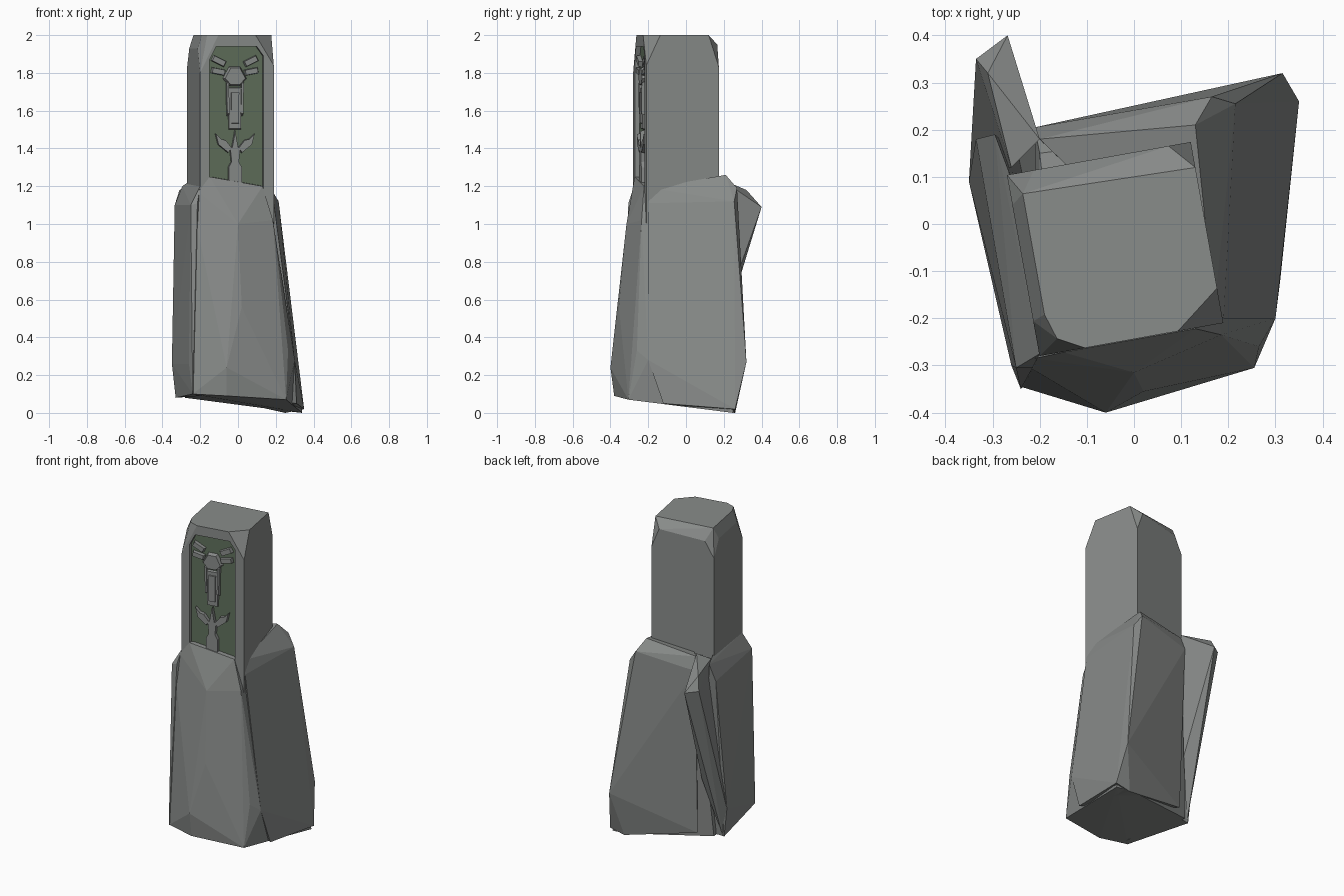
import bpy, bmesh, math
from mathutils import Matrix, Vector

if "Cube" in bpy.data.objects:
    bpy.data.objects.remove(bpy.data.objects["Cube"])


def material(name, rgb):
    m = bpy.data.materials.new(name)
    m.diffuse_color = (*rgb, 1)
    m.use_nodes = True
    m.node_tree.nodes["Principled BSDF"].inputs["Base Color"].default_value = m.diffuse_color
    return m


STONE = material("grey stone", (0.25, 0.262, 0.255))
MOSS = material("moss green", (0.115, 0.16, 0.105))

# Pillar is turned slightly about z relative to the base
PILLAR = Matrix.Translation((-0.04, -0.053, 0)) @ Matrix.Rotation(math.radians(10.2), 4, 'Z')
FRONT = -0.195      # local y of the pillar front
FLOOR = FRONT + 0.03


def finish(bm, name, mat, matrix=Matrix.Identity(4)):
    bm.transform(matrix)
    bmesh.ops.recalc_face_normals(bm, faces=bm.faces)
    me = bpy.data.meshes.new(name)
    bm.to_mesh(me)
    bm.free()
    me.materials.append(mat)
    ob = bpy.data.objects.new(name, me)
    bpy.context.collection.objects.link(ob)
    return ob


def hull(name, pts, matrix=Matrix.Identity(4)):
    """Faceted stone block as the hull of a few corner points."""
    bm = bmesh.new()
    vs = [bm.verts.new(p) for p in pts]
    bmesh.ops.convex_hull(bm, input=vs)
    loose = [v for v in bm.verts if not v.link_faces]
    bmesh.ops.delete(bm, geom=loose, context='VERTS')
    bmesh.ops.dissolve_limit(bm, angle_limit=0.03, verts=bm.verts, edges=bm.edges)
    return finish(bm, name, STONE, matrix)


def plate(name, outline, y0, y1, mat=STONE, taper=1.0):
    """Extrude an (x, z) outline from y0 (back) to y1 (front) on the pillar front."""
    bm = bmesh.new()
    pts = [((x + 0.005) / 0.984, z) for x, z in outline]
    n = len(pts)
    cx, cz = sum(p[0] for p in pts) / n, sum(p[1] for p in pts) / n
    a = [bm.verts.new((x, y0, z)) for x, z in pts]
    b = [bm.verts.new((cx + (x - cx) * taper, y1, cz + (z - cz) * taper)) for x, z in pts]
    bm.faces.new(a)
    bm.faces.new(b)
    for i in range(n):
        j = (i + 1) % n
        bm.faces.new((a[i], a[j], b[j], b[i]))
    return finish(bm, name, mat, PILLAR)


# Pillar with chamfered top
w, d = 0.198, 0.195
pillar = hull("pillar",
              [(x, y, 1.0) for x in (-w, w) for y in (-d, d)] +
              [(-w, -d, 1.80), (w, -d, 1.84), (w, d, 1.83), (-w, d, 1.83),
               (-w, -0.12, 1.93), (-w, 0.13, 1.93), (-0.14, d, 1.93), (0.15, d, 1.95),
               (-0.1, -d, 2), (0.1, -d, 2), (w, -0.12, 2), (w, 0.14, 2),
               (-0.172, 0.15, 2), (-0.172, -0.11, 2), (-0.155, -0.165, 2)], PILLAR)

# Recessed niche in the pillar front
niche = [(-0.15, 1.17), (-0.15, 1.87), (-0.115, 1.94), (0.1, 1.94), (0.135, 1.89), (0.135, 1.17)]
cutter = plate("niche_cutter", niche, FLOOR, FRONT - 0.05)
cutter.hide_render = True
mod = pillar.modifiers.new("niche", 'BOOLEAN')
mod.operation, mod.solver, mod.object = 'DIFFERENCE', 'EXACT', cutter
bpy.context.view_layer.objects.active = pillar
bpy.ops.object.modifier_apply(modifier=mod.name)
bpy.data.objects.remove(cutter)
plate("niche_panel", niche, FLOOR + 0.003, FLOOR - 0.004, MOSS)

# Carved relief: upper wings, crest, shaft and cup on a stem
top = FRONT + 0.004
AX = -0.013


def bar(name, p, q, thick):
    p, q = Vector(p), Vector(q)
    s = (q - p).normalized().orthogonal() * thick / 2
    plate(name, [p + s, q + s, q - s, p - s], FLOOR, top, taper=0.85)


for s, side in ((-1, "left"), (1, "right")):
    bar("upper_wing_" + side, (AX + s * 0.05, 1.845), (AX + s * 0.12, 1.88), 0.034)
    bar("lower_wing_" + side, (AX + s * 0.05, 1.80), (AX + s * 0.125, 1.815), 0.032)
    bar("shaft_rail_" + side, (AX + s * 0.04, 1.76), (AX + s * 0.036, 1.57), 0.014)
    plate("cup_horn_" + side,
          [(AX + s * a, b) for a, b in ((0.105, 1.48), (0.09, 1.42), (0.035, 1.375),
                                        (0.015, 1.40), (0.05, 1.445), (0.075, 1.45))],
          FLOOR, top, taper=0.93)
plate("crest", [(AX - 0.03, 1.835), (AX + 0.03, 1.835), (AX + 0.065, 1.77), (AX + 0.03, 1.73),
                (AX - 0.03, 1.73), (AX - 0.065, 1.77)], FLOOR, top, taper=0.82)
plate("shaft", [(AX - 0.037, 1.725), (AX + 0.037, 1.725), (AX + 0.033, 1.50), (AX - 0.033, 1.50)],
      FLOOR, top + 0.008, taper=0.95)
plate("shaft_ridge", [(AX - 0.022, 1.70), (AX + 0.022, 1.70), (AX + 0.02, 1.53), (AX - 0.02, 1.53)],
      FLOOR, top, taper=0.95)
plate("cup_point", [(AX, 1.50), (AX + 0.018, 1.40), (AX - 0.018, 1.40)], FLOOR, top, taper=0.85)
plate("stem", [(AX - 0.028, 1.41), (AX + 0.028, 1.41), (AX + 0.02, 1.33), (AX + 0.036, 1.30),
               (AX + 0.036, 1.18), (AX - 0.036, 1.18), (AX - 0.036, 1.30), (AX - 0.02, 1.33)],
      FLOOR, top, taper=0.96)

# Main rock at the foot of the pillar
hull("main_rock", [
    (-0.15, -0.272, 1.25), (0.13, -0.222, 1.20), (-0.21, -0.285, 1.17), (0.0, -0.315, 1.0),
    (0.185, -0.235, 1.02), (-0.22, -0.305, 1.0), (0.02, -0.355, 0.56), (-0.06, -0.40, 0.24),
    (0.265, -0.26, 0.33), (0.30, -0.20, 0.28), (0.255, -0.305, 0.07), (-0.06, -0.38, 0.09),
    (-0.24, -0.345, 0.10), (-0.28, 0.12, 0.08), (0.25, 0.26, 0.01), (0.34, 0.25, 0.0),
    (0.12, 0.19, 1.22), (-0.20, 0.15, 1.20), (-0.21, 0.20, 1.13)])

# Slab leaning on the right side and back
hull("right_slab", [
    (0.17, -0.18, 1.19), (0.19, -0.20, 1.11), (0.13, 0.21, 1.26), (0.165, 0.27, 1.19),
    (0.215, 0.255, 1.12), (0.30, -0.20, 0.28), (0.315, 0.32, 0.27), (0.35, 0.26, 0.02),
    (0.31, -0.12, 0.05), (0.25, 0.26, 0.0), (-0.20, 0.18, 1.22), (-0.21, 0.205, 1.14),
    (-0.2, 0.17, 0.1)])

# Slab on the left side
hull("left_slab", [
    (-0.25, -0.305, 1.10), (-0.215, -0.305, 1.11), (-0.20, -0.275, 1.20), (-0.265, 0.11, 1.22),
    (-0.295, 0.19, 1.20), (-0.335, 0.18, 1.10), (-0.24, -0.35, 0.10), (-0.26, -0.30, 0.26),
    (-0.35, 0.09, 0.26), (-0.33, 0.09, 0.08), (-0.2, -0.30, 0.09), (-0.2, 0.1, 0.09)])

# Overhanging spur at the back left
hull("back_spur", [
    (-0.268, 0.40, 1.09), (-0.335, 0.35, 1.10), (-0.31, 0.32, 1.18), (-0.21, 0.205, 1.18),
    (-0.20, 0.18, 1.24), (-0.26, 0.12, 1.20), (-0.35, 0.09, 0.26), (-0.32, 0.09, 0.08),
    (-0.23, 0.17, 0.45)])
